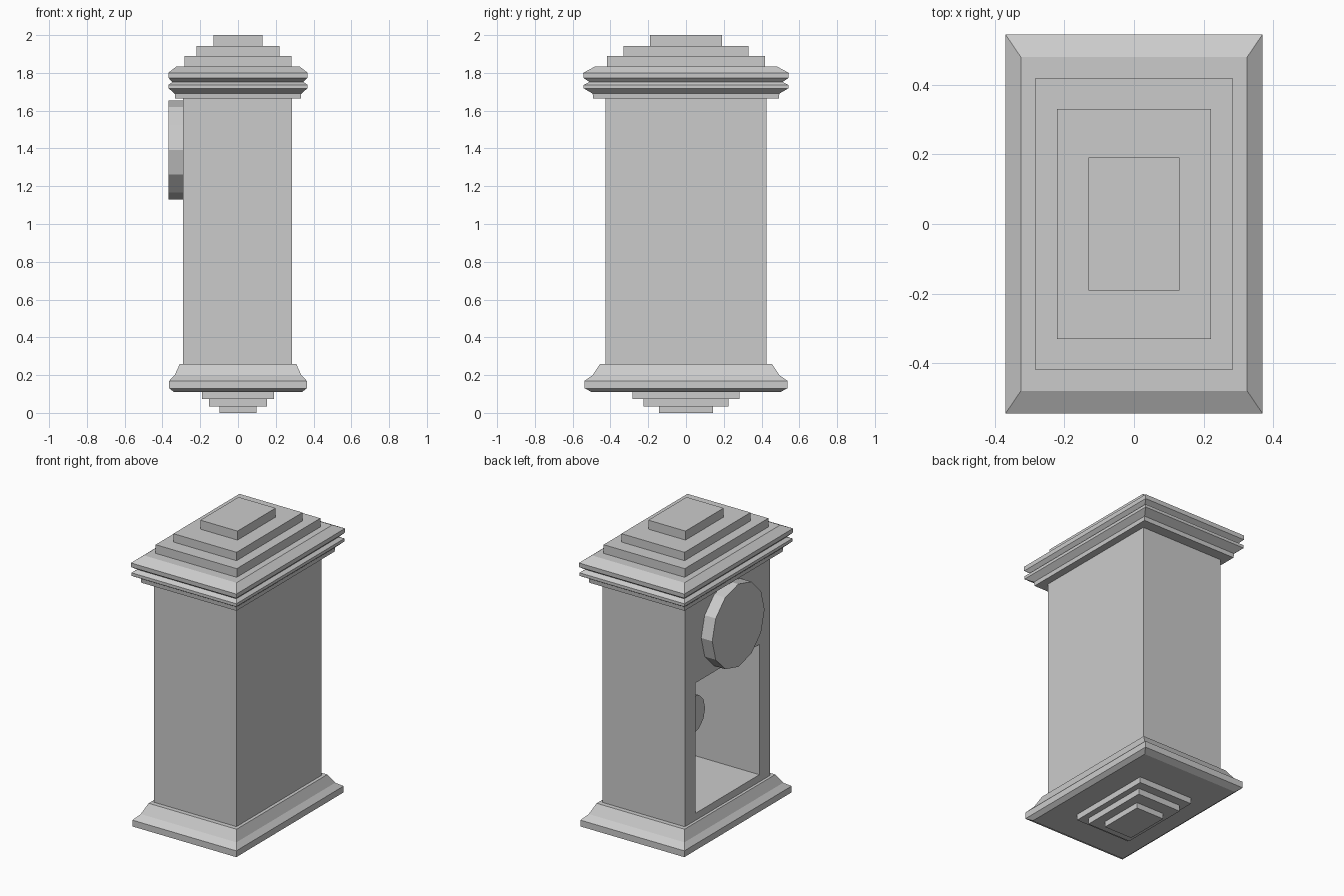
import bpy, bmesh, math
from mathutils import Matrix

if "Cube" in bpy.data.objects:
    bpy.data.objects.remove(bpy.data.objects["Cube"])

RATIO = 1.475  # case depth (y) relative to width (x)


def finish(name, bm):
    bmesh.ops.recalc_face_normals(bm, faces=bm.faces)
    me = bpy.data.meshes.new(name)
    bm.to_mesh(me)
    bm.free()
    ob = bpy.data.objects.new(name, me)
    bpy.context.collection.objects.link(ob)
    return ob


def moulding(name, profile):
    """Rectangular moulding swept from (half width, z) pairs, bottom to top."""
    bm = bmesh.new()
    rings = [[bm.verts.new((sx * w, sy * w * RATIO, z))
              for sx, sy in ((-1, -1), (1, -1), (1, 1), (-1, 1))]
             for w, z in profile]
    for a, b in zip(rings, rings[1:]):
        for i in range(4):
            j = (i + 1) % 4
            bm.faces.new((a[i], a[j], b[j], b[i]))
    bm.faces.new(rings[0][::-1])
    bm.faces.new(rings[-1])
    return finish(name, bm)


def box(name, lo, hi):
    bm = bmesh.new()
    size = [b - a for a, b in zip(lo, hi)]
    mid = [(a + b) / 2 for a, b in zip(lo, hi)]
    bmesh.ops.create_cube(bm, size=1, matrix=Matrix.Translation(mid) @ Matrix.Diagonal((*size, 1)))
    return finish(name, bm)


def disc(name, x0, x1, z, radius):
    """Twelve-sided disc facing along x."""
    bm = bmesh.new()
    bmesh.ops.create_cone(bm, cap_ends=True, segments=12, radius1=radius, radius2=radius,
                          depth=x1 - x0,
                          matrix=Matrix.Translation(((x0 + x1) / 2, 0, z)) @ Matrix.Rotation(math.pi / 2, 4, 'Y'))
    return finish(name, bm)


# Hollow case with an open window on the dial side
case = box("case", (-0.29, -0.425, 0.25), (0.287, 0.425, 1.67))
cutter = box("window_cutter", (-0.4, -0.32, 0.305), (0.25, 0.32, 1.13))
cutter.hide_render = True
mod = case.modifiers.new("window", 'BOOLEAN')
mod.operation = 'DIFFERENCE'
mod.solver = 'EXACT'
mod.object = cutter
bpy.context.view_layer.objects.active = case
bpy.ops.object.modifier_apply(modifier=mod.name)
bpy.data.objects.remove(cutter)

# Base and crown mouldings
moulding("base_moulding", [(0.338, 0.11), (0.364, 0.13), (0.364, 0.17), (0.335, 0.2), (0.308, 0.26)])
moulding("crown_moulding", [(0.333, 1.664), (0.335, 1.69), (0.367, 1.718), (0.367, 1.737),
                            (0.347, 1.752), (0.368, 1.773), (0.369, 1.80), (0.325, 1.835)])

# Stepped roof above and stepped foot below: half width, half depth, z range
steps = {
    "roof_step": [(0.284, 0.418, 1.83, 1.89), (0.221, 0.33, 1.89, 1.943), (0.13, 0.191, 1.943, 2.0)],
    "foot_step": [(0.19, 0.282, 0.073, 0.11), (0.153, 0.225, 0.035, 0.073), (0.098, 0.143, 0.0, 0.035)],
}
for name, rows in steps.items():
    for i, (w, d, z0, z1) in enumerate(rows):
        box(f"{name}_{i + 1}", (-w, -d, z0), (w, d, z1))

# Dial and pendulum
disc("dial", -0.367, -0.28, 1.393, 0.262)
disc("pendulum_bob", -0.05, 0.0, 0.74, 0.12)
box("pendulum_rod", (-0.035, -0.012, 0.74), (-0.015, 0.012, 1.14))
